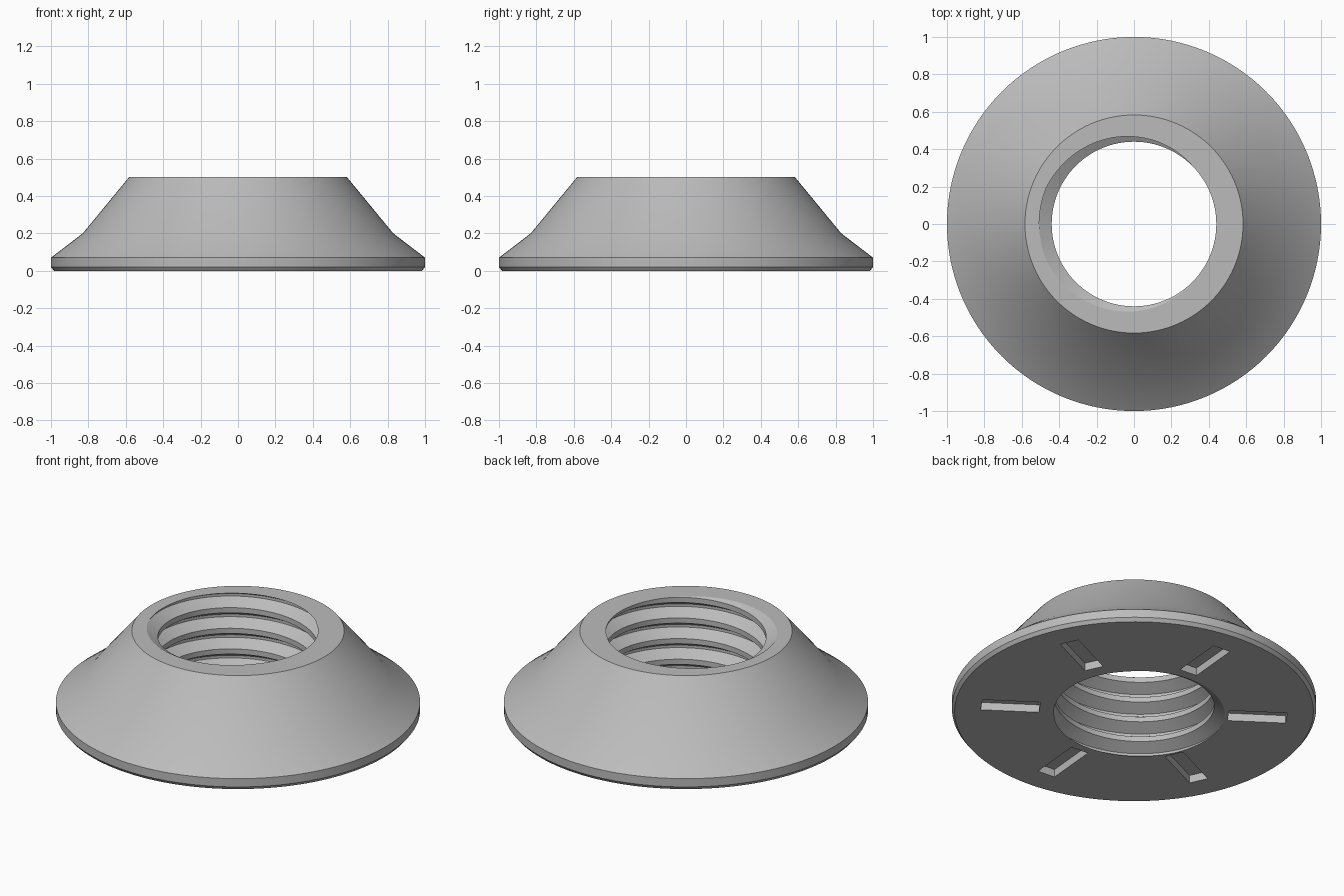
import bpy
import bmesh
from math import cos, sin, pi, tau, radians
from mathutils import Matrix, Vector

default = bpy.data.objects.get("Cube")
if default:
    bpy.data.objects.remove(default, do_unlink=True)

SEGMENTS = 128
HEIGHT = 0.5
PITCH = 0.125
MINOR, MAJOR = 0.44, 0.507
SLOT_DEPTH = 0.047

bm = bmesh.new()


def ring_point(radius, i, z):
    a = tau * i / SEGMENTS
    return bm.verts.new((radius * cos(a), radius * sin(a), z))


# Threaded bore: a helical strip whose seam joins one turn higher
thread = [(-PITCH / 16, MAJOR), (PITCH / 16, MAJOR),
          (PITCH * 3 / 8, MINOR), (PITCH * 5 / 8, MINOR)]
rows = [(k * PITCH + dz, r) for k in range(-6, 3) for dz, r in thread]
columns = []
for i in range(SEGMENTS):
    lift = HEIGHT + PITCH * (i / SEGMENTS - 0.5)
    columns.append([ring_point(r, i, lift + z) for z, r in rows])
for i in range(SEGMENTS):
    here = columns[i]
    after = columns[i + 1] if i + 1 < SEGMENTS else columns[0][len(thread):]
    for j in range(len(after) - 1):
        bm.faces.new((here[j], here[j + 1], after[j + 1], after[j]))

# Trim the thread flush with the top and bottom
for z, normal in ((0, -1), (HEIGHT, 1)):
    bmesh.ops.bisect_plane(bm, geom=bm.verts[:] + bm.edges[:] + bm.faces[:],
                           dist=1e-5, plane_co=(0, 0, z),
                           plane_no=(0, 0, normal), clear_outer=True)

# Flared outer wall
profile = [(0.985, 0), (1, 0.02), (1, 0.07), (0.83, 0.2), (0.583, HEIGHT)]
rings = [[ring_point(r, i, z) for i in range(SEGMENTS)] for r, z in profile]
for low, high in zip(rings, rings[1:]):
    for i in range(SEGMENTS):
        n = (i + 1) % SEGMENTS
        bm.faces.new((low[i], low[n], high[n], high[i]))

# Six radial slots in the underside
for k in range(6):
    turn = Matrix.Rotation(radians(25 + 60 * k), 3, "Z")
    corners = [(0.52, -0.055), (0.84, -0.055), (0.84, 0.055), (0.52, 0.055)]
    mouth = [bm.verts.new(turn @ Vector((x, y, 0))) for x, y in corners]
    floor = [bm.verts.new(turn @ Vector((x, y, SLOT_DEPTH))) for x, y in corners]
    bm.faces.new(floor)
    for i in range(4):
        n = (i + 1) % 4
        bm.faces.new((mouth[i], mouth[n], floor[n], floor[i]))

# Flat top ring and slotted underside
for z, direction in ((0, -1), (HEIGHT, 1)):
    rim = [e for e in bm.edges if e.is_boundary
           and all(abs(v.co.z - z) < 1e-4 for v in e.verts)]
    bmesh.ops.triangle_fill(bm, edges=rim, use_beauty=True,
                            use_dissolve=False, normal=(0, 0, direction))
bmesh.ops.recalc_face_normals(bm, faces=bm.faces[:])

mesh = bpy.data.meshes.new("flanged_nut")
bm.to_mesh(mesh)
bm.free()
nut = bpy.data.objects.new("flanged_nut", mesh)
bpy.context.collection.objects.link(nut)

# Plain grey metal
grey = bpy.data.materials.new("plain_grey")
grey.use_nodes = True
colour = (0.5, 0.5, 0.5, 1)
grey.diffuse_color = colour
grey.node_tree.nodes["Principled BSDF"].inputs["Base Color"].default_value = colour
mesh.materials.append(grey)

bpy.ops.object.select_all(action="DESELECT")
nut.select_set(True)
bpy.context.view_layer.objects.active = nut
bpy.ops.object.shade_smooth_by_angle(angle=radians(25))
